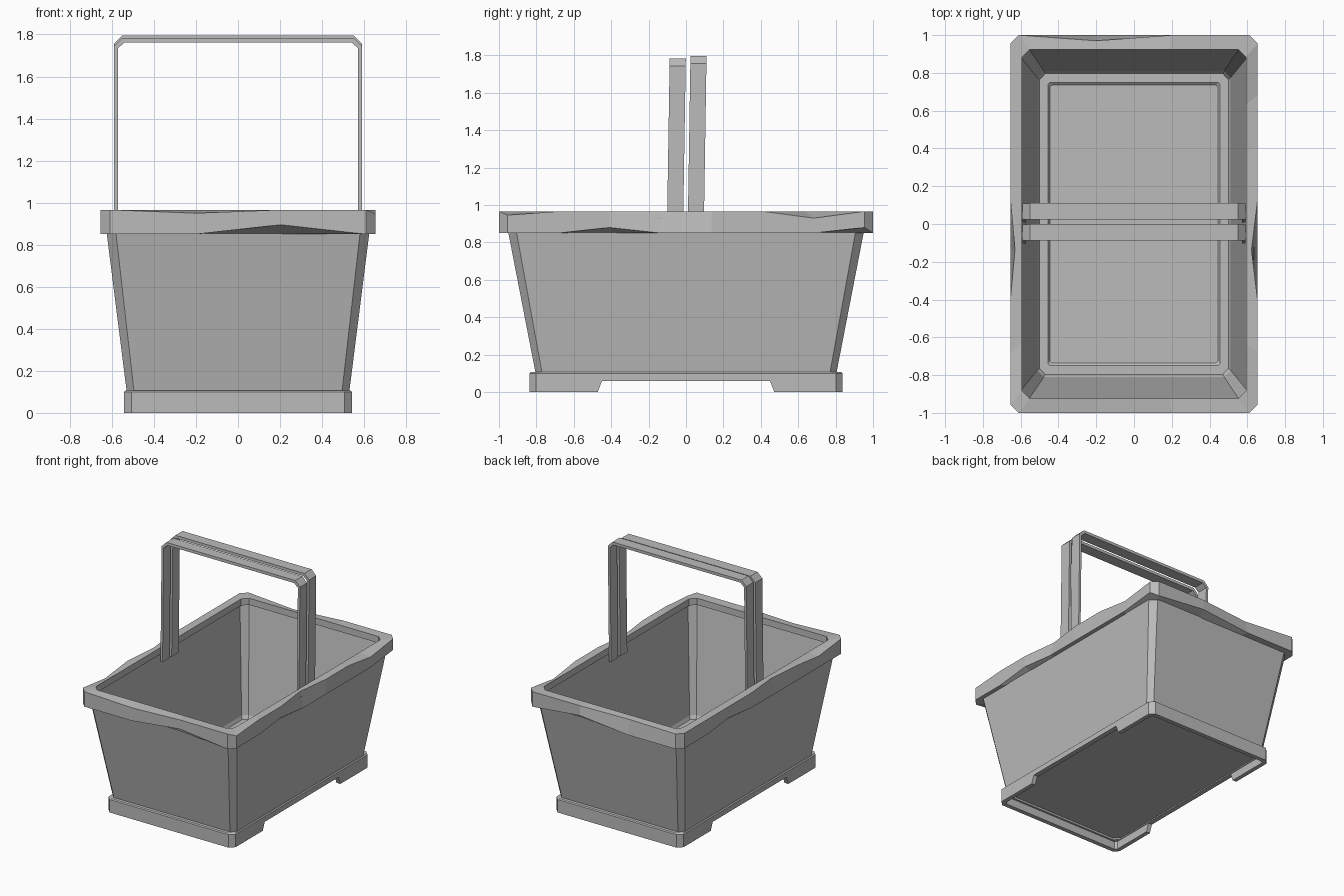
import bpy, bmesh
from mathutils import Vector

old = bpy.data.objects.get("Cube")
if old:
    bpy.data.objects.remove(old, do_unlink=True)

grey = bpy.data.materials.new("grey_plastic")
grey.use_nodes = True
colour = (0.5, 0.5, 0.5, 1)
grey.diffuse_color = colour
grey.node_tree.nodes["Principled BSDF"].inputs["Base Color"].default_value = colour


def finish(name, bm):
    bmesh.ops.recalc_face_normals(bm, faces=bm.faces)
    mesh = bpy.data.meshes.new(name)
    bm.to_mesh(mesh)
    bm.free()
    mesh.materials.append(grey)
    obj = bpy.data.objects.new(name, mesh)
    bpy.context.collection.objects.link(obj)
    return obj


def ring(hx, hy, z, cut, nx=1, ny=1):
    """Rectangle with cut corners, its straight sides split into nx and ny parts."""
    a, b = hx - cut, hy - cut
    sides = [((-a, -hy), (a, -hy), nx), ((hx, -b), (hx, b), ny),
             ((a, hy), (-a, hy), nx), ((-hx, b), (-hx, -b), ny)]
    points = []
    for start, end, n in sides:
        p, q = Vector((*start, z)), Vector((*end, z))
        points += [p.lerp(q, i / n) for i in range(n + 1)]
    return points


def loft(name, rings, cap_start=False, cap_end=False, closed=False):
    """Skin a series of equal rings."""
    bm = bmesh.new()
    loops = [[bm.verts.new(p) for p in r] for r in rings]
    pairs = list(zip(loops, loops[1:]))
    if closed:
        pairs.append((loops[-1], loops[0]))
    for low, high in pairs:
        for i in range(len(low)):
            j = (i + 1) % len(low)
            bm.faces.new((low[i], low[j], high[j], high[i]))
    if cap_start:
        bm.faces.new(loops[0])
    if cap_end:
        bm.faces.new(loops[-1])
    return finish(name, bm)


def prism(name, outline, axis, low, high):
    """Extrude a flat outline along x or y."""
    bm = bmesh.new()
    place = (lambda d, u, v: (d, u, v)) if axis == "x" else (lambda d, u, v: (u, d, v))
    face = bm.faces.new([bm.verts.new(place(low, u, v)) for u, v in outline])
    moved = bmesh.ops.extrude_face_region(bm, geom=[face])["geom"]
    shift = Vector(place(high - low, 0, 0))
    bmesh.ops.translate(bm, vec=shift, verts=[v for v in moved if isinstance(v, bmesh.types.BMVert)])
    return finish(name, bm)


# Tapered tub with thin walls and a shallow recess in its floor
loft("tub", [
    ring(0.53, 0.80, 0.075, 0.035),
    ring(0.53, 0.805, 0.105, 0.035),
    ring(0.634, 0.965, 0.93, 0.045),
    ring(0.612, 0.943, 0.93, 0.045),
    ring(0.512, 0.81, 0.13, 0.035),
    ring(0.50, 0.795, 0.105, 0.03),
    ring(0.455, 0.75, 0.105, 0.01),
    ring(0.445, 0.735, 0.092, 0.01),
], cap_start=True, cap_end=True)

# Rim, with a few outer corners pushed in to give it an uneven edge
rim = [ring(hx, hy, z, cut, 3, 7) for hx, hy, z, cut in (
    (0.655, 1.0, 0.85, 0.045),
    (0.655, 1.0, 0.966, 0.045),
    (0.592, 0.925, 0.966, 0.04),
    (0.592, 0.925, 0.915, 0.04),
    (0.62, 0.945, 0.915, 0.045),
    (0.62, 0.945, 0.85, 0.045))]

# place x, place y, top edge inward, top edge down, bottom edge up
dents = [
    (-0.2, -1, 0, 0.016, 0), (0.2, -1, 0, 0, 0.045),
    (0.655, -0.95, 0, 0.02, 0), (0.655, -0.41, 0, 0, 0.03),
    (0.655, -0.14, 0.033, 0, 0), (0.655, 0.68, 0, 0.036, 0),
    (0.655, 0.95, 0, 0, 0.03), (-0.2, 1, 0.03, 0.01, 0),
    (0.2, 1, 0, 0, 0.04), (-0.655, -0.14, 0.025, 0, 0),
    (-0.655, 0.41, 0, 0, 0.03), (-0.655, -0.68, 0, 0.03, 0),
]
for x, y, inward, down, up in dents:
    spot = Vector((x, y))
    i = min(range(len(rim[0])), key=lambda k: (rim[0][k].xy - spot).length)
    toward = Vector((-x, 0, 0)) if abs(y) < 0.99 else Vector((0, -y, 0))
    rim[1][i] += toward.normalized() * inward - Vector((0, 0, down))
    rim[0][i].z += up
loft("rim", rim, closed=True)

# Base band around the foot of the tub
loft("base_band", [
    ring(0.542, 0.838, 0.06, 0.035),
    ring(0.542, 0.838, 0.10, 0.035),
    ring(0.535, 0.83, 0.106, 0.035),
    ring(0.525, 0.79, 0.106, 0.035),
    ring(0.505, 0.79, 0.06, 0.035),
], closed=True)

# Feet: a wall at each end that wraps round to the notch in each long side
for end, side in (("front", -1), ("back", 1)):
    path = [(-0.542, 0.46), (-0.542, 0.803), (-0.507, 0.838),
            (0.507, 0.838), (0.542, 0.803), (0.542, 0.46)]
    inner = [(-0.51, 0.46), (-0.51, 0.79), (-0.495, 0.805),
             (0.495, 0.805), (0.51, 0.79), (0.51, 0.46)]
    bm = bmesh.new()

    def wall(points, z):
        flare = 0.012 if z == 0 else -0.012
        return [bm.verts.new((x, side * (y + (flare if y == 0.46 else 0)), z)) for x, y in points]

    loops = [wall(path, 0), wall(path, 0.062), wall(inner, 0.062), wall(inner, 0)]
    for a, b in zip(loops, loops[1:] + loops[:1]):
        for i in range(len(path) - 1):
            bm.faces.new((a[i], a[i + 1], b[i + 1], b[i]))
    for k in (0, -1):
        bm.faces.new([l[k] for l in loops])
    finish(end + "_foot", bm)

# Two folding handles, each a flat strap bent into an arch and slightly tilted
outer = [(-0.59, 0.86), (-0.59, 1.75), (-0.55, 1.79)]
inner = [(-0.572, 0.86), (-0.572, 1.74), (-0.54, 1.768)]


def mirrored(half):
    return half + [(-x, z) for x, z in reversed(half)]


outline = mirrored(outer) + list(reversed(mirrored(inner)))
for name, low, lift in (("front_handle", -0.102, -0.006), ("back_handle", 0.009, 0.006)):
    handle = prism(name, outline, "y", low, low + 0.086)
    for v in handle.data.vertices:
        v.co.y += (v.co.z - 0.86) * 0.016
        if v.co.z > 1:
            v.co.z += lift

# Hinge pins joining the handles to the rim
for x in (-0.6, 0.6):
    for y in (-0.06, 0.05):
        h = 0.02
        square = [(y - h, 0.87), (y + h, 0.87), (y + h, 0.91), (y - h, 0.91)]
        prism("hinge_pin", square, "x", x - 0.015, x + 0.015)
